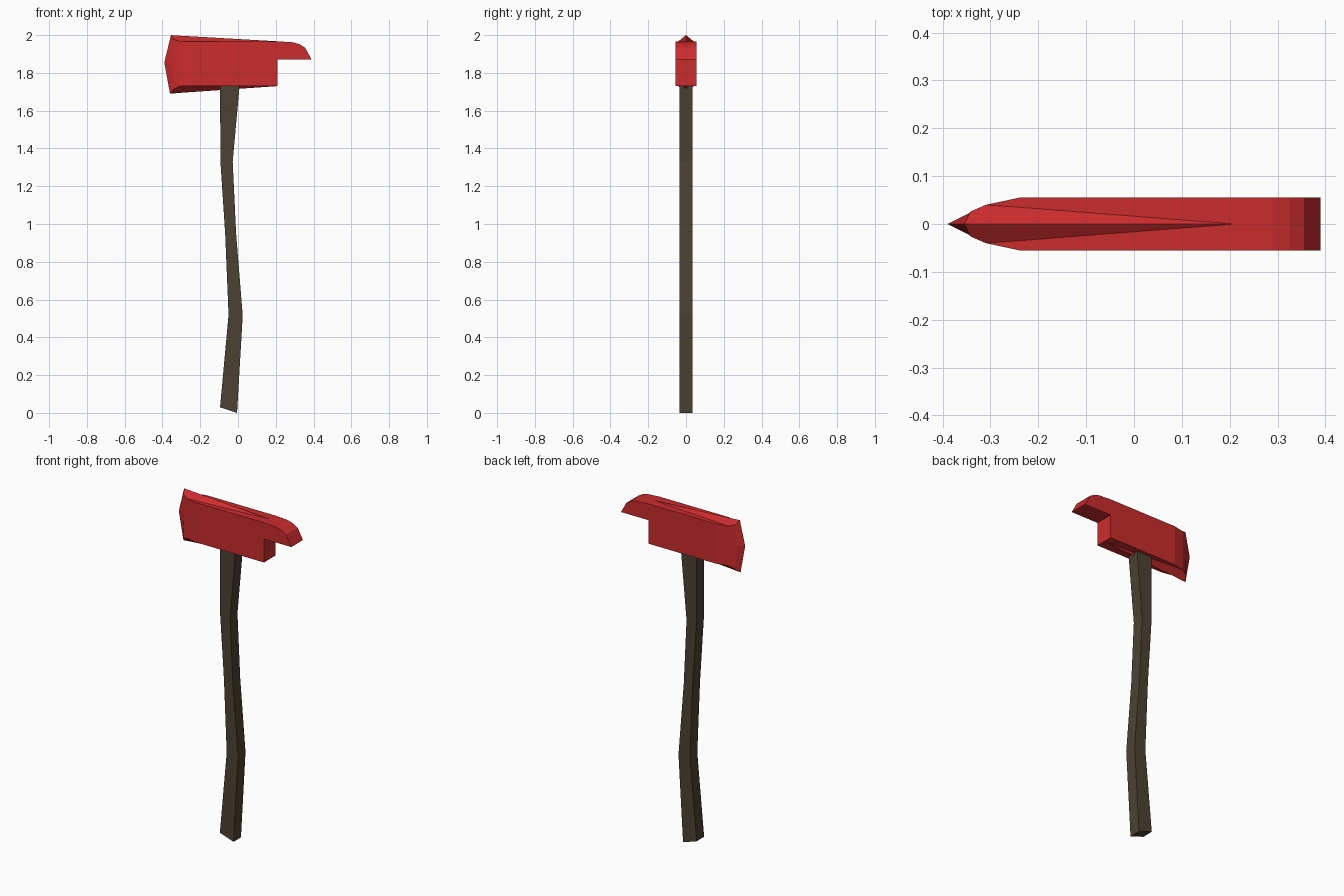
import bpy, bmesh

if "Cube" in bpy.data.objects:
    bpy.data.objects.remove(bpy.data.objects["Cube"])


def finish(name, bm, color):
    bmesh.ops.remove_doubles(bm, verts=bm.verts, dist=0.0005)
    bmesh.ops.recalc_face_normals(bm, faces=bm.faces)
    mesh = bpy.data.meshes.new(name)
    bm.to_mesh(mesh)
    bm.free()
    mat = bpy.data.materials.new(name + "_paint")
    mat.diffuse_color = color
    mat.use_nodes = True
    mat.node_tree.nodes["Principled BSDF"].inputs["Base Color"].default_value = mat.diffuse_color
    mesh.materials.append(mat)
    obj = bpy.data.objects.new(name, mesh)
    bpy.context.collection.objects.link(obj)


def bridge(bm, a, b, closed=True):
    n = len(a)
    for i in range(n if closed else n - 1):
        quad = (a[i], a[(i + 1) % n], b[(i + 1) % n], b[i])
        # collapse coincident corners before making the face
        pts = [v for k, v in enumerate(quad) if (v.co - quad[k - 1].co).length > 1e-5]
        if len(pts) > 2:
            bm.faces.new(pts)


# Handle: curved shaft of rectangular rings (left x, left z, right x, right z)
bm = bmesh.new()
rings = []
for xl, zl, xr, zr in [(-.095, .03, -.005, 0), (-.05, .52, .025, .515),
                       (-.068, .95, -.01, .95), (-.093, 1.33, -.028, 1.33),
                       (-.095, 1.75, .01, 1.75)]:
    rings.append([bm.verts.new(p) for p in ((xl, -.035, zl), (xr, -.035, zr),
                                            (xr, .035, zr), (xl, .035, zl))])
for a, b in zip(rings, rings[1:]):
    bridge(bm, a, b)
bm.faces.new(rings[0])
bm.faces.new(rings[-1])
finish("handle", bm, (.07, .055, .032, 1))

# Head body: half sections from the top ridge down to the bottom ridge
bm = bmesh.new()
TOP, BOT, W = 1.967, 1.73, .055
sections = [
    [(x, 0, rt), (x, yb, TOP), (x, ys, TOP), (x, ys, mid),
     (x, ys, BOT), (x, yb, BOT), (x, 0, rb)]
    for x, yb, ys, mid, rt, rb in [(.21, 0, W, 1.87, TOP, BOT),
                                   (-.24, .035, W, 1.855, 1.993, 1.699),
                                   (-.31, .0395, .04, 1.855, 1.997, 1.694)]]
# flared corners just behind the cutting edge, then the edge itself
sections.append([(-.345, 0, 1.999), (-.342, .026, 1.979), (-.34, .025, 1.977),
                 (-.35, .02, 1.855),
                 (-.34, .025, 1.714), (-.342, .026, 1.712), (-.345, 0, 1.691)])
edge_top, edge_mid, edge_bot = (-.355, 0, 2.0), (-.39, 0, 1.855), (-.36, 0, 1.69)
sections.append([edge_top] * 3 + [edge_mid] + [edge_bot] * 3)

# Hooked pick at the back: top profile points over a flat underside
pick = [(.21, TOP), (.29, 1.962), (.325, 1.952), (.355, 1.934), (.39, 1.87)]

for s in (1, -1):
    rows = [[bm.verts.new((x, s * y, z)) for x, y, z in sec] for sec in sections]
    for a, b in zip(rows, rows[1:]):
        bridge(bm, a, b, closed=False)
    cheek = [bm.verts.new((x, s * W, z)) for x, z in [(.21, 1.87)] + pick[::-1]]
    bm.faces.new(cheek)

profile = pick + [(.21, 1.87), (.21, BOT)]
left = [bm.verts.new((x, -W, z)) for x, z in profile]
right = [bm.verts.new((x, W, z)) for x, z in profile]
bridge(bm, left, right, closed=False)
finish("head", bm, (.6, .025, .027, 1))
